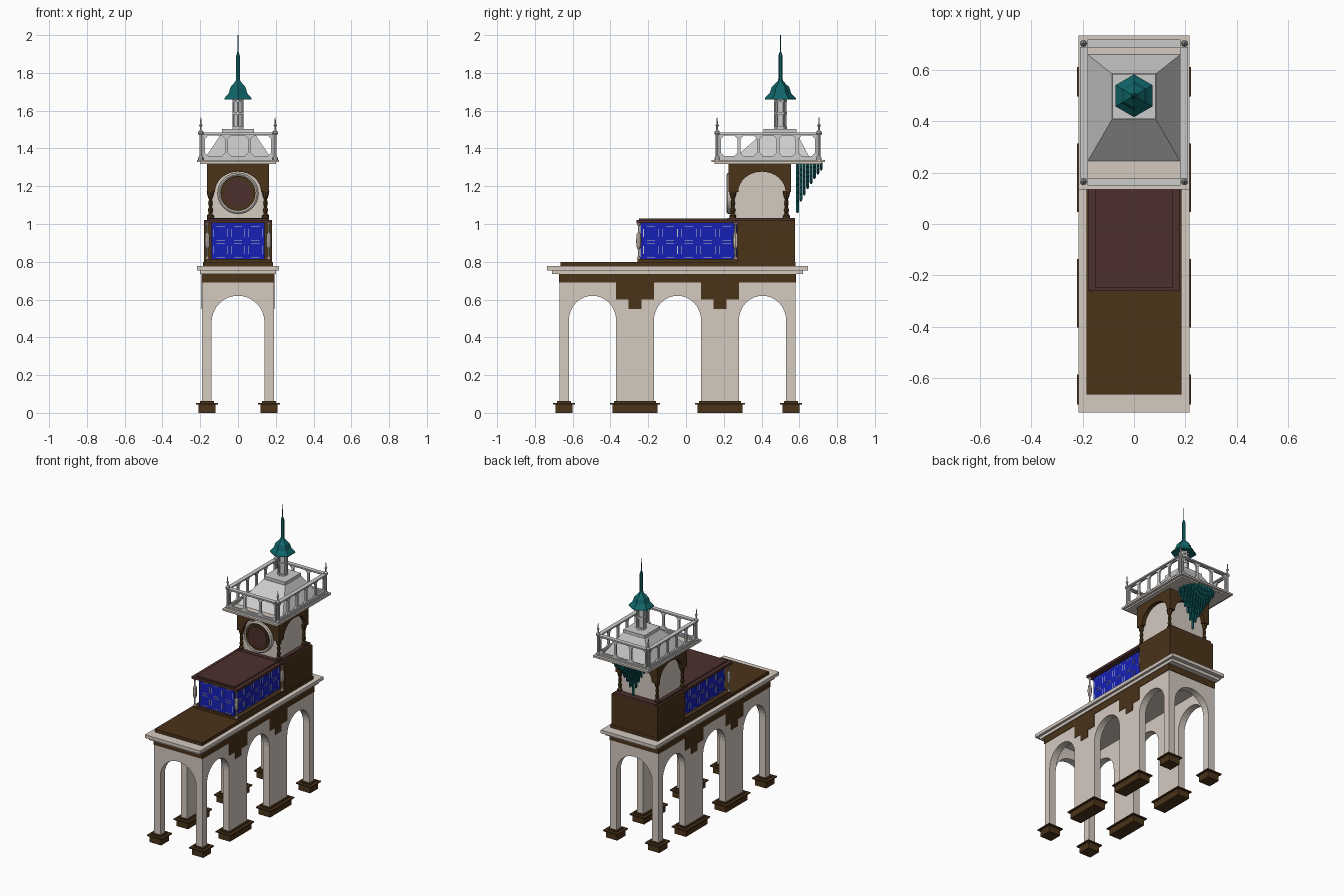
import bpy, bmesh, math

if "Cube" in bpy.data.objects:
    bpy.data.objects.remove(bpy.data.objects["Cube"])


def mat(name, r, g, b):
    m = bpy.data.materials.new(name)
    m.diffuse_color = (r, g, b, 1)
    m.use_nodes = True
    m.node_tree.nodes["Principled BSDF"].inputs["Base Color"].default_value = m.diffuse_color
    return m


CREAM = mat("cream", .66, .59, .53)
BROWN = mat("brown", .07, .033, .01)
RED = mat("red_brown", .075, .03, .027)
BLUE = mat("blue_glass", .008, .015, .47)
TEAL = mat("teal", .005, .13, .14)


def finish(name, bm, material):
    bmesh.ops.recalc_face_normals(bm, faces=bm.faces[:])
    me = bpy.data.meshes.new(name)
    bm.to_mesh(me)
    bm.free()
    ob = bpy.data.objects.new(name, me)
    bpy.context.collection.objects.link(ob)
    if material:
        me.materials.append(material)
    return ob


def prism(name, pts, axis, a, b, material=None):
    """Extrude an outline (u, z) along x or y from a to b."""
    bm = bmesh.new()
    co = lambda d, u, v: (d, u, v) if axis == 'x' else (u, d, v)
    p = [bm.verts.new(co(a, u, v)) for u, v in pts]
    q = [bm.verts.new(co(b, u, v)) for u, v in pts]
    bm.faces.new(p)
    bm.faces.new(q)
    for i in range(len(pts)):
        j = (i + 1) % len(pts)
        bm.faces.new((p[i], p[j], q[j], q[i]))
    return finish(name, bm, material)


def box(name, x0, x1, y0, y1, z0, z1, material=None):
    return prism(name, [(x0, z0), (x1, z0), (x1, z1), (x0, z1)], 'y', y0, y1, material)


def lathe(name, profile, x, y, material=None, n=8, turn=0.0, axis='z', z=0):
    """Revolve (radius, height) points with n sides; axis y makes it face front."""
    bm = bmesh.new()
    rings = []
    for r, h in profile:
        ring = []
        for i in range(n):
            t = turn + 2 * math.pi * i / n
            c, s = r * math.cos(t), r * math.sin(t)
            ring.append(bm.verts.new((x + c, y + s, h) if axis == 'z' else (x + c, y + h, z + s)))
        rings.append(ring)
    for a, b in zip(rings, rings[1:]):
        for i in range(n):
            j = (i + 1) % n
            bm.faces.new((a[i], a[j], b[j], b[i]))
    bm.faces.new(rings[0])
    bm.faces.new(rings[-1])
    return finish(name, bm, material)


def arch(c, w, spring, top, n=16):
    return [(c - w * math.cos(math.pi * i / n), spring + (top - spring) * math.sin(math.pi * i / n))
            for i in range(n + 1)]


# Arcade: long side walls with three arches, short end walls with one
outline = [(.58, .735), (-.67, .735), (-.67, .05)]
for c in (-.495, -.045, .405):
    outline += [(c - .125, .05)] + arch(c, .125, .49, .62) + [(c + .125, .05)]
outline += [(.58, .05)]
for s in (-1, 1):
    prism("side_arcade", outline, 'x', s * .14, s * .19, CREAM)
for y in (-.67, .53):
    prism("end_arch", [(.14, .735), (-.14, .735)] + arch(0, .14, .48, .62), 'y', y, y + .05, CREAM)
box("arcade_ceiling", -.14, .14, -.62, .53, .69, .735, CREAM)

# Pier bases with flanges
for s in (-1, 1):
    for y0, y1 in ((-.67, -.62), (-.37, -.17), (.08, .28), (.53, .58)):
        for g, z0, z1 in ((.02, 0, .045), (.033, .045, .053), (.012, .053, .062)):
            x0, x1 = sorted((s * (.14 - g), s * (.19 + g)))
            box("pier_base", x0, x1, y0 - g, y1 + g, z0, z1, BROWN)

# Brown frieze with stepped drops above the piers
frieze = [(-.673, .735), (-.673, .69)]
for c in (-.27, .18):
    frieze += [(c - .1, .69), (c - .1, .6), (c - .035, .6), (c - .035, .55),
               (c + .035, .55), (c + .035, .6), (c + .1, .6), (c + .1, .69)]
frieze += [(.583, .69), (.583, .735)]
for s in (-1, 1):
    prism("side_frieze", frieze, 'x', s * .188, s * .193, BROWN)
for y in (-.673, .578):
    box("end_frieze", -.188, .188, y, y + .005, .69, .735, BROWN)

# Cornice and terrace floor
box("cornice_lower", -.2, .2, -.71, .62, .735, .755, CREAM)
box("cornice_upper", -.217, .217, -.735, .647, .755, .778, CREAM)
box("terrace_floor", -.185, .185, -.665, .58, .778, .8, BROWN)

# Glazed hall, roof and rear block
box("glass_hall", -.14, .14, -.24, .28, .8, 1.005, BLUE)
box("hall_plinth", -.172, .172, -.256, .28, .8, .815, BROWN)
box("hall_roof", -.18, .18, -.262, .28, 1.005, 1.022, RED)
box("hall_roof_cap", -.152, .152, -.25, .28, 1.022, 1.03, RED)
box("rear_block", -.18, .18, .27, .578, .8, 1.02, BROWN)
box("tower_floor", -.165, .165, .22, .578, 1.02, 1.033, RED)
for s in (-1, 1):
    for y in (-.25, .262):
        lathe("hall_column", [(.012, .815), (.005, .83), (.005, .865), (.012, .88), (.014, .91),
                              (.012, .945), (.005, .955), (.005, .99), (.012, 1.005)], s * .163, y, CREAM)

# Window tracery: little broken frames on every pane
def tracery(axis, d0, d1, start, pitch, count):
    for i in range(count):
        for z in (.862, .952):
            c = start + pitch * (i + .5)
            for k in (-1, 1):
                u, v = c + k * pitch * .4, z + k * .037
                prism("tracery_upright", [(u - .0015, z - .022), (u + .0015, z - .022),
                                          (u + .0015, z + .022), (u - .0015, z + .022)], axis, d0, d1)
                prism("tracery_bar", [(c - .022, v - .0015), (c + .022, v - .0015),
                                      (c + .022, v + .0015), (c - .022, v + .0015)], axis, d0, d1)


tracery('y', -.242, -.239, -.138, .092, 3)
for s in (-1, 1):
    tracery('x', s * .139, s * .142, -.235, .1, 5)

# Clock tower: cream core, brown arched heads, corner columns
box("tower_core", -.138, .138, .25, .53, 1.033, 1.32, CREAM)
for y in (.225, .53):
    head = [(.165, 1.17), (.165, 1.32), (-.165, 1.32), (-.165, 1.17)] + arch(0, .122, 1.17, 1.277)
    prism("tower_arch_head", head, 'y', y, y + .027, BROWN)
for s in (-1, 1):
    head = [(.555, 1.17), (.555, 1.32), (.225, 1.32), (.225, 1.17)] + arch(.402, .125, 1.17, 1.277)
    prism("tower_side_arch_head", head, 'x', s * .136, s * .165, BROWN)
    for y in (.248, .532):
        lathe("tower_column", [(.018, 1.033), (.018, 1.045), (.009, 1.055), (.014, 1.075), (.008, 1.09),
                               (.012, 1.11), (.008, 1.13), (.016, 1.15), (.02, 1.175)], s * .146, y, BROWN)

# Clock: pale rim, dark ring, face
lathe("clock_rim", [(.108, .03), (.108, .006), (.1, 0), (.092, .006), (.09, .03)], 0, .215, CREAM, 32, 0, 'y', 1.162)
lathe("clock_ring", [(.091, .02), (.091, 0), (.076, 0), (.076, .006)], 0, .216, BROWN, 32, 0, 'y', 1.162)
lathe("clock_face", [(.074, .02), (.074, 0)], 0, .215, RED, 32, 0, 'y', 1.162)

# Hanging pipes at the back, longest near the middle
for i in range(8):
    for k in range(-5, 6):
        y, x = .59 + .018 * i, .021 * k + (.0105 if i % 2 else 0)
        d = math.hypot((y - .585) / .145, x / .13)
        if d < 1.02:
            bottom = 1.02 + .28 * d ** .6
            lathe("hanging_pipe", [(.009, 1.325), (.009, bottom + .01), (.004, bottom)], x, y, TEAL, 6)

# Balcony slab
box("balcony_under", -.2, .2, .15, .718, 1.318, 1.328, CREAM)
box("balcony_slab", -.217, .217, .134, .735, 1.328, 1.34, CREAM)


# Railing of rounded openings, each bay made from two mirrored halves
def railing(axis, d, start, end, count):
    w = (end - start) / count
    a, b, t, c = w / 2, w / 2 - .008, .016, .016
    half = [(a, 1.345), (0, 1.345), (0, 1.345 + t), (b - c, 1.345 + t), (b, 1.345 + t + c),
            (b, 1.468 - c), (b - c, 1.468), (0, 1.468), (0, 1.48), (a, 1.48)]
    for i in range(count):
        m = start + w * (i + .5)
        for s in (-1, 1):
            prism("railing_bay", [(m + s * u, v) for u, v in half], axis, d - .006, d + .006)
    prism("railing_cap", [(start, 1.474), (end, 1.474), (end, 1.484), (start, 1.484)], axis, d - .015, d + .015)
    prism("railing_foot", [(start, 1.34), (end, 1.34), (end, 1.35), (start, 1.35)], axis, d - .012, d + .012)


for y in (.165, .704):
    railing('y', y, -.182, .182, 3)
for s in (-1, 1):
    railing('x', s * .195, .178, .691, 5)
    for y in (.165, .704):
        lathe("corner_finial", [(.014, 1.34), (.014, 1.35), (.008, 1.36), (.008, 1.47), (.014, 1.478),
                                (.013, 1.49), (.005, 1.498), (.005, 1.515), (.01, 1.522), (.004, 1.53),
                                (.002, 1.565)], s * .197, y)

# Hipped roof and lantern base
bm = bmesh.new()
low = [bm.verts.new((x, y, 1.34)) for x, y in ((-.18, .245), (.18, .245), (.18, .66), (-.18, .66))]
top = [bm.verts.new((x, y, 1.482)) for x, y in ((-.086, .407), (.086, .407), (.086, .586), (-.086, .586))]
bm.faces.new(low)
bm.faces.new(top)
for i in range(4):
    j = (i + 1) % 4
    bm.faces.new((low[i], low[j], top[j], top[i]))
finish("hipped_roof", bm, None)
box("lantern_base", -.084, .084, .41, .584, 1.48, 1.503)

# Hexagonal lantern with corner posts and bands
Q = math.pi / 6
lathe("lantern_core", [(.024, 1.503), (.024, 1.67)], 0, .5, None, 6, Q)
for z in (1.503, 1.58, 1.645):
    lathe("lantern_band", [(.034, z), (.034, z + .012)], 0, .5, None, 6, Q)
for i in range(6):
    t = Q + i * math.pi / 3
    lathe("lantern_post", [(.005, 1.503), (.005, 1.67)], .029 * math.cos(t), .5 + .029 * math.sin(t), None, 6)

# Flared hexagonal cap and spire
lathe("lantern_cap", [(.03, 1.668), (.083, 1.66), (.081, 1.668), (.057, 1.692), (.046, 1.725), (.028, 1.742),
                      (.014, 1.758), (.011, 1.77), (.011, 1.89), (.005, 1.91)], 0, .5, TEAL, 6, Q)
lathe("spire_tip", [(.003, 1.9), (.002, 2.0)], 0, .5, TEAL, 6)
